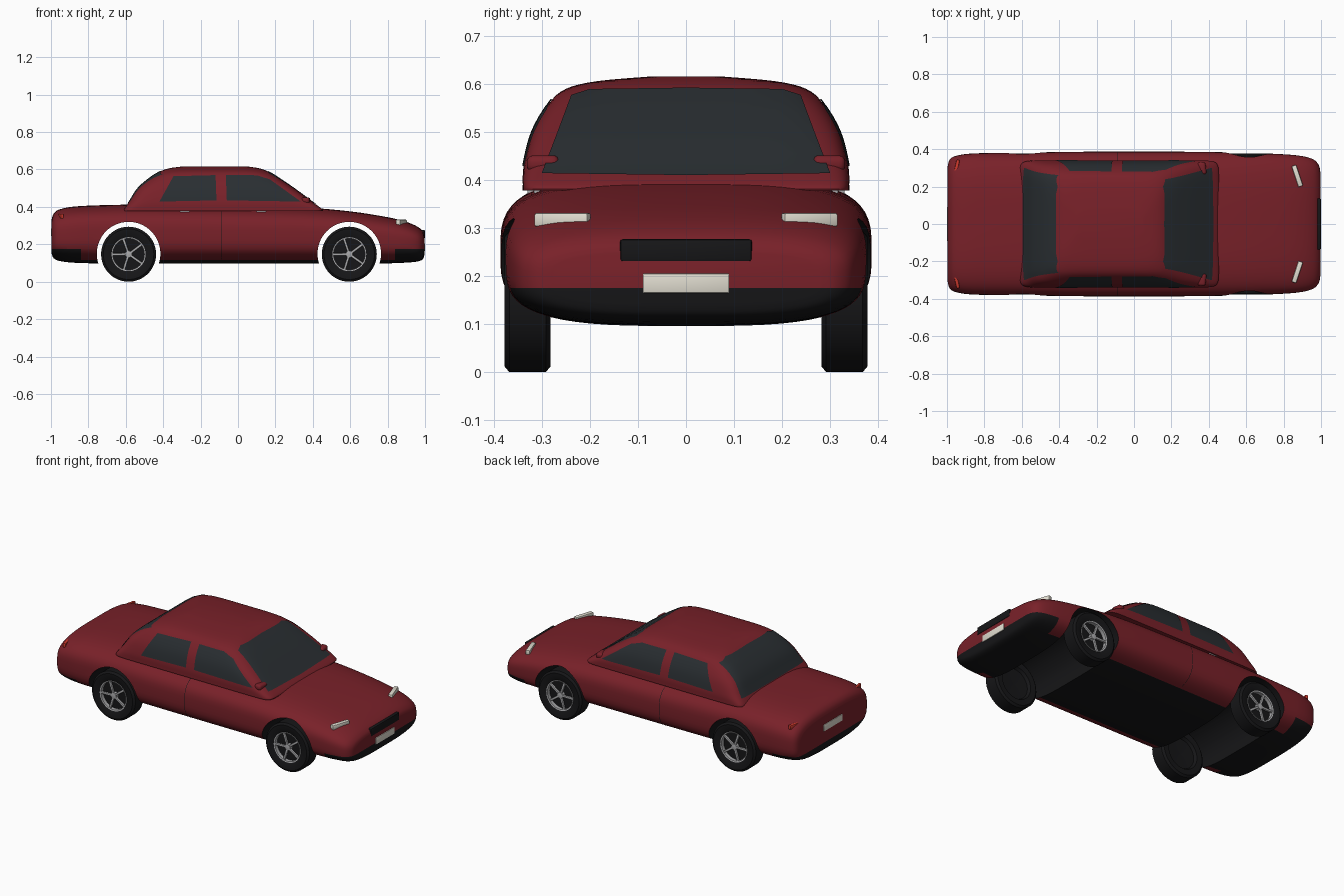
import bpy, bmesh
from math import sin, cos, pi, radians
from mathutils import Vector, Matrix
from mathutils.bvhtree import BVHTree

if "Cube" in bpy.data.objects:
    bpy.data.objects.remove(bpy.data.objects["Cube"])


def mat(name, r, g, b):
    m = bpy.data.materials.new(name)
    m.diffuse_color = (r, g, b, 1)
    m.use_nodes = True
    m.node_tree.nodes["Principled BSDF"].inputs["Base Color"].default_value = m.diffuse_color
    return m


RED = mat("red_paint", .19, .015, .022)
BLACK = mat("black_trim", .008, .008, .009)
GLASS = mat("dark_glass", .022, .027, .031)
SILVER = mat("silver", .4, .4, .41)
LAMP = mat("lamp_white", .75, .72, .63)
TAIL = mat("lamp_red", .6, .04, .025)


def finish(bm, name, *mats, angle=35):
    bmesh.ops.recalc_face_normals(bm, faces=bm.faces)
    me = bpy.data.meshes.new(name)
    bm.to_mesh(me)
    bm.free()
    ob = bpy.data.objects.new(name, me)
    bpy.context.collection.objects.link(ob)
    for m in mats:
        me.materials.append(m)
    smooth(ob, angle)
    return ob


def smooth(ob, angle=35):
    bpy.ops.object.select_all(action='DESELECT')
    bpy.context.view_layer.objects.active = ob
    ob.select_set(True)
    bpy.ops.object.shade_smooth_by_angle(angle=radians(angle))


def spline(rows, steps):
    """Smooth curve through the rows of numbers."""
    out = []
    for i in range(len(rows) - 1):
        a, b, c, d = (rows[max(i - 1, 0)], rows[i], rows[i + 1],
                      rows[min(i + 2, len(rows) - 1)])
        for k in range(steps):
            t = k / steps
            out.append([.5 * (2 * q + (r - p) * t + (2 * p - 5 * q + 4 * r - s) * t * t
                              + (3 * q - p - 3 * r + s) * t ** 3)
                        for p, q, r, s in zip(a, b, c, d)])
    return out + [list(rows[-1])]


def oval(n, count=64):
    """Unit superellipse."""
    f = lambda v: (1 if v > 0 else -1) * abs(v) ** (2 / n)
    return [(f(cos(2 * pi * (i + .5) / count)), f(sin(2 * pi * (i + .5) / count)))
            for i in range(count)]


def loft(rings, cap=True):
    bm = bmesh.new()
    vs = [[bm.verts.new(p) for p in r] for r in rings]
    n = len(rings[0])
    for a, b in zip(vs, vs[1:]):
        for i in range(n):
            bm.faces.new((a[i], a[(i + 1) % n], b[(i + 1) % n], b[i]))
    if cap:
        bm.faces.new(vs[0])
        bm.faces.new(vs[-1])
    bmesh.ops.recalc_face_normals(bm, faces=bm.faces)
    return bm


def box(name, m, centre, size, yaw=0, bevel=.004, seg=2):
    bm = bmesh.new()
    bmesh.ops.create_cube(bm, size=1)
    bmesh.ops.scale(bm, vec=size, verts=bm.verts)
    bmesh.ops.bevel(bm, geom=bm.edges[:], offset=bevel, segments=seg,
                    profile=.5, affect='EDGES')
    bmesh.ops.transform(bm, verts=bm.verts,
                        matrix=Matrix.Translation(centre) @ Matrix.Rotation(yaw, 4, 'Z'))
    return finish(bm, name, m)


def along(poly, t):
    t *= len(poly) - 1
    i = min(int(t), len(poly) - 2)
    return Vector(poly[i]).lerp(Vector(poly[i + 1]), t - i)


def patch(name, m, tree, axis, side, low, high, nu=12, nv=8, lift=.003):
    """Panel between two edge lines, projected onto a surface along an axis."""
    bm = bmesh.new()
    d = Vector((-side, 0, 0) if axis == 'X' else (0, -side, 0))
    grid = []
    for j in range(nv + 1):
        row = []
        for i in range(nu + 1):
            p = along(low, i / nu).lerp(along(high, i / nu), j / nv)
            start = Vector((0, p[0], p[1]) if axis == 'X' else (p[0], 0, p[1])) - 3 * d
            hit, nor = tree.ray_cast(start, d)[:2]
            row.append(bm.verts.new(hit + nor * lift))
        grid.append(row)
    for a, b in zip(grid, grid[1:]):
        for i in range(nu):
            q = (a[i], a[i + 1], b[i + 1], b[i])
            bm.faces.new(q)
    bm.normal_update()
    if bm.faces[:][0].normal.dot(d) > 0:
        bmesh.ops.reverse_faces(bm, faces=bm.faces)
    return finish(bm, name, m)


# lower body: x, half width, top, bottom
stations = [(-.996, .31, .335, .15), (-.985, .345, .365, .125), (-.95, .365, .388, .11),
            (-.85, .378, .404, .1), (-.6, .381, .412, .096), (-.35, .386, .41, .096),
            (0, .387, .405, .096), (.35, .386, .397, .096), (.6, .381, .376, .096),
            (.8, .373, .345, .098), (.9, .363, .32, .102), (.96, .345, .294, .108),
            (.988, .315, .27, .12), (.996, .28, .25, .14)]
shape = oval(3.3)
bm = loft([[(x, c * w, (t + b) / 2 + s * (t - b) / 2) for c, s in shape]
           for x, w, t, b in spline(stations, 4)])
body_tree = BVHTree.FromBMesh(bm)
for co, no in (((0, 0, .115), (0, 0, 1)), ((0, 0, .175), (0, 0, 1)),
               ((.84, 0, 0), (1, 0, 0)), ((-.84, 0, 0), (1, 0, 0))):
    bmesh.ops.bisect_plane(bm, geom=bm.verts[:] + bm.edges[:] + bm.faces[:],
                           plane_co=co, plane_no=no)
for f in bm.faces:
    c = f.calc_center_median()
    f.material_index = int(c.z < (.175 if abs(c.x) > .84 else .115))
body = finish(bm, "body", RED, BLACK)

# wheel arches cut right through the body
AXLES = (-.585, .595)
for x in AXLES:
    bm = bmesh.new()
    bmesh.ops.create_cone(bm, cap_ends=True, segments=64, radius1=.17, radius2=.17, depth=1,
                          matrix=Matrix.Translation((x, 0, .15)) @ Matrix.Rotation(pi / 2, 4, 'X'))
    for f in bm.faces:
        f.material_index = 1
    cutter = finish(bm, "arch_cutter", RED, BLACK)
    cutter.hide_render = True
    mod = body.modifiers.new("arch", 'BOOLEAN')
    mod.operation, mod.object, mod.solver = 'DIFFERENCE', cutter, 'EXACT'
    bpy.context.view_layer.objects.active = body
    bpy.ops.object.modifier_apply(modifier=mod.name)
    bpy.data.objects.remove(cutter)
smooth(body)

# cabin: height, rear x, front x, half width, squareness
levels = [(.378, -.612, .452, .34, 20), (.39, -.608, .448, .34, 20), (.43, -.58, .393, .338, 14),
          (.5, -.535, .298, .32, 10), (.56, -.465, .21, .285, 8), (.59, -.415, .16, .25, 6),
          (.606, -.37, .115, .185, 5), (.616, -.3, .05, .07, 4)]
bm = loft([[((r + f) / 2 + c * (f - r) / 2, s * w, z) for c, s in oval(n)]
           for z, r, f, w, n in spline(levels, 4)])
cabin_tree = BVHTree.FromBMesh(bm)
finish(bm, "cabin", RED)

# glass
patch("windscreen", GLASS, cabin_tree, 'X', 1, [(-.3, .412), (0, .408), (.3, .412)],
      [(-.238, .575), (-.2, .587), (0, .59), (.2, .587), (.238, .575)], 24)
patch("rear_window", GLASS, cabin_tree, 'X', -1, [(-.3, .415), (.3, .415)],
      [(-.26, .572), (-.2, .588), (0, .59), (.2, .588), (.26, .572)], 24)
for s in (-1, 1):
    patch("rear_side_window", GLASS, cabin_tree, 'Y', s, [(-.42, .428), (-.09 - .025, .434)],
          [(-.345, .562), (-.12, .568)])
    patch("front_side_window", GLASS, cabin_tree, 'Y', s, [(-.06, .434), (.335, .428)],
          [(-.065, .568), (.1, .567), (.17, .545)])
    # door seam and handles
    patch("door_seam", BLACK, body_tree, 'Y', s, [(-.092, .12), (-.089, .12)],
          [(-.092, .375), (-.089, .375)], 1, 16, .001)
    for x in (-.285, .125):
        y = body_tree.ray_cast(Vector((x, s * 3, .375)), Vector((0, -s, 0)))[0].y
        box("door_handle", SILVER, (x, y, .376), (.052, .014, .01), 0, .003)
    # mirrors and lamps
    box("mirror", RED, (.363, s * .297, .434), (.044, .068, .035), s * .1, .014, 4)
    box("mirror_stalk", RED, (.355, s * .29, .415), (.02, .03, .03))
    box("headlight", LAMP, (.873, s * .257, .317), (.026, .118, .029), s * .32, .005)
    box("tail_light", TAIL, (-.953, s * .282, .35), (.018, .125, .026), -s * .21, .005)

# grille and number plates
box("grille", BLACK, (.972, 0, .2535), (.055, .275, .047), 0, .006)
box("front_plate", LAMP, (.99, 0, .185), (.02, .18, .04), 0, .002)
box("rear_plate", LAMP, (-.99, 0, .265), (.02, .18, .04), 0, .002)

# wheels: revolved tyre, rim ring, hub and five spokes
tyre = [(.004, .35), (.084, .35), (.09, .37), (.1, .376), (.135, .378), (.147, .368),
        (.147, .292), (.135, .282), (.1, .284), (.09, .3), (.004, .305)]
rim = [(.084, .35), (.084, .372), (.091, .374), (.091, .35), (.084, .35)]
hub = [(.002, .374), (.018, .372), (.02, .35), (.002, .35)]


def lathe(name, m, prof, x, s, cap):
    R = .147
    bm = loft([[(x + r * cos(2 * pi * i / 48), s * y, R + r * sin(2 * pi * i / 48))
                for i in range(48)] for r, y in prof], cap)
    return finish(bm, name, m, angle=40)


for x in AXLES:
    for s in (-1, 1):
        lathe("tyre", BLACK, tyre, x, s, True)
        lathe("rim", SILVER, rim, x, s, False)
        lathe("hub", SILVER, hub, x, s, True)
        for k in range(5):
            a = pi / 2 + .3 + k * 2 * pi / 5
            ob = box("spoke", SILVER, (0, 0, 0), (.075, .014, .013), 0, .003)
            ob.data.transform(Matrix.Translation((x, s * .364, .147))
                              @ Matrix.Rotation(a, 4, 'Y') @ Matrix.Translation((.05, 0, 0)))
